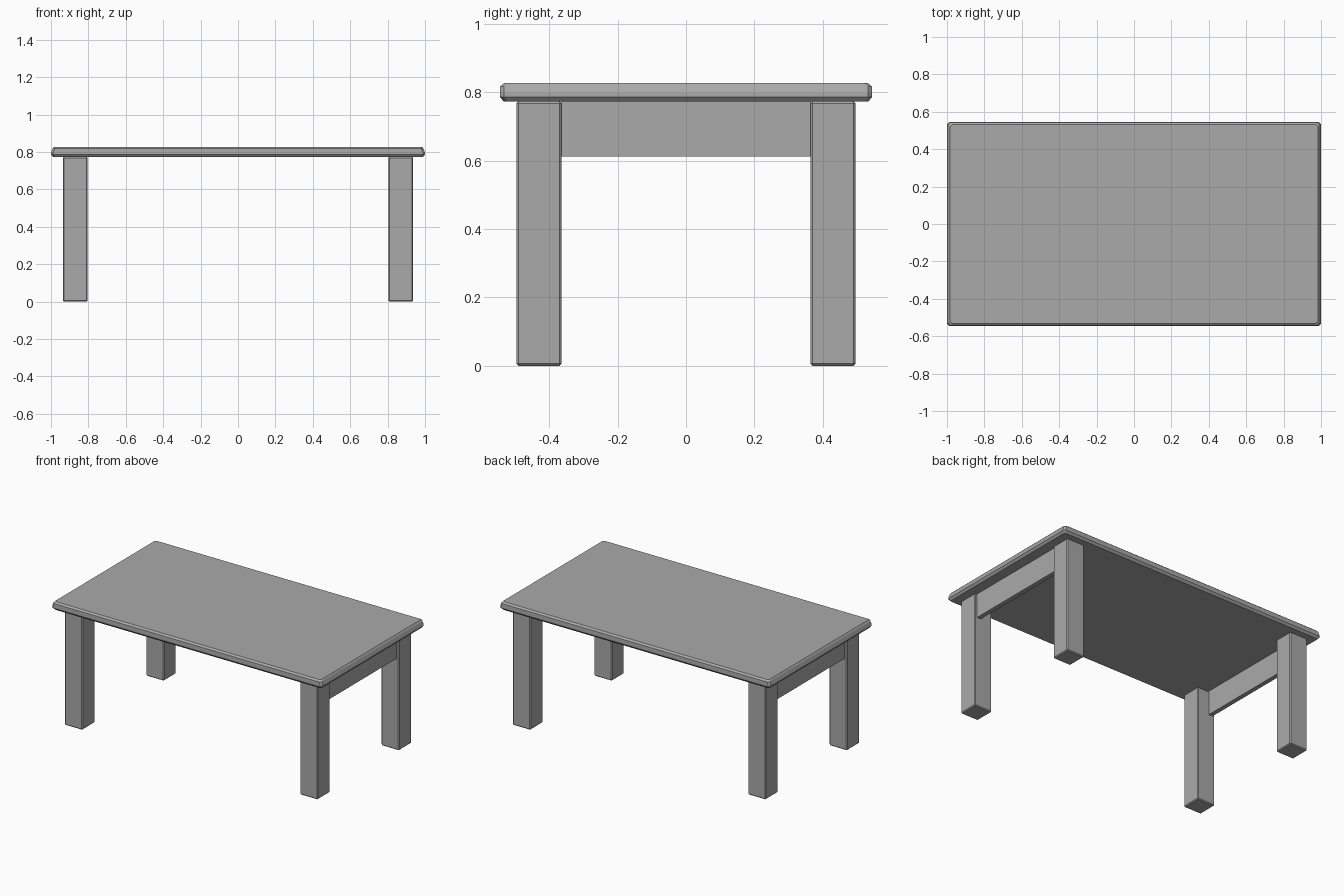
import bpy
import bmesh

cube = bpy.data.objects.get("Cube")
if cube:
    bpy.data.objects.remove(cube, do_unlink=True)

grey = bpy.data.materials.new("plain grey")
grey.use_nodes = True
grey.diffuse_color = (0.4, 0.4, 0.4, 1)
grey.node_tree.nodes["Principled BSDF"].inputs["Base Color"].default_value = (0.4, 0.4, 0.4, 1)


def finish(name, bm):
    bmesh.ops.recalc_face_normals(bm, faces=bm.faces[:])
    mesh = bpy.data.meshes.new(name)
    bm.to_mesh(mesh)
    bm.free()
    mesh.materials.append(grey)
    obj = bpy.data.objects.new(name, mesh)
    bpy.context.collection.objects.link(obj)
    return obj


def box(name, low, high, bevel=0):
    bm = bmesh.new()
    bmesh.ops.create_cube(bm, size=1)
    for v in bm.verts:
        v.co = [(a + b) / 2 + c * (b - a) for a, b, c in zip(low, high, v.co)]
    if bevel:
        bmesh.ops.bevel(bm, geom=bm.edges[:], offset=bevel, segments=1,
                        affect='EDGES', profile=0.5)
    return finish(name, bm)


# Tabletop: stacked rectangular rings with clipped corners
def table_ring(bm, z, x, y, clip=0.012):
    points = [(x, y - clip), (x - clip, y), (clip - x, y), (-x, y - clip),
              (-x, clip - y), (clip - x, -y), (x - clip, -y), (x, clip - y)]
    return [bm.verts.new((px, py, z)) for px, py in points]


profile = [(0.773, 0.987, 0.533), (0.787, 1.0, 0.545), (0.797, 1.0, 0.545),
           (0.818, 0.992, 0.544), (0.828, 0.984, 0.532)]
bm = bmesh.new()
rings = [table_ring(bm, *p) for p in profile]
for lower, upper in zip(rings, rings[1:]):
    for i in range(len(lower)):
        j = (i + 1) % len(lower)
        bm.faces.new((lower[i], lower[j], upper[j], upper[i]))
bm.faces.new(rings[0])
bm.faces.new(rings[-1])
finish("tabletop", bm)

# Four square legs with softened edges, and one rail across each end
for side, sx in (("left", 1), ("right", -1)):
    for end, sy in (("front", -1), ("back", 1)):
        x, y = sx * 0.87, sy * 0.43
        box(f"{end}_{side}_leg", (x - 0.066, y - 0.066, 0),
            (x + 0.066, y + 0.066, 0.774), 0.006)
    x = sx * 0.904
    box(f"{side}_end_rail", (x - 0.015, -0.366, 0.612), (x + 0.015, 0.366, 0.774))
